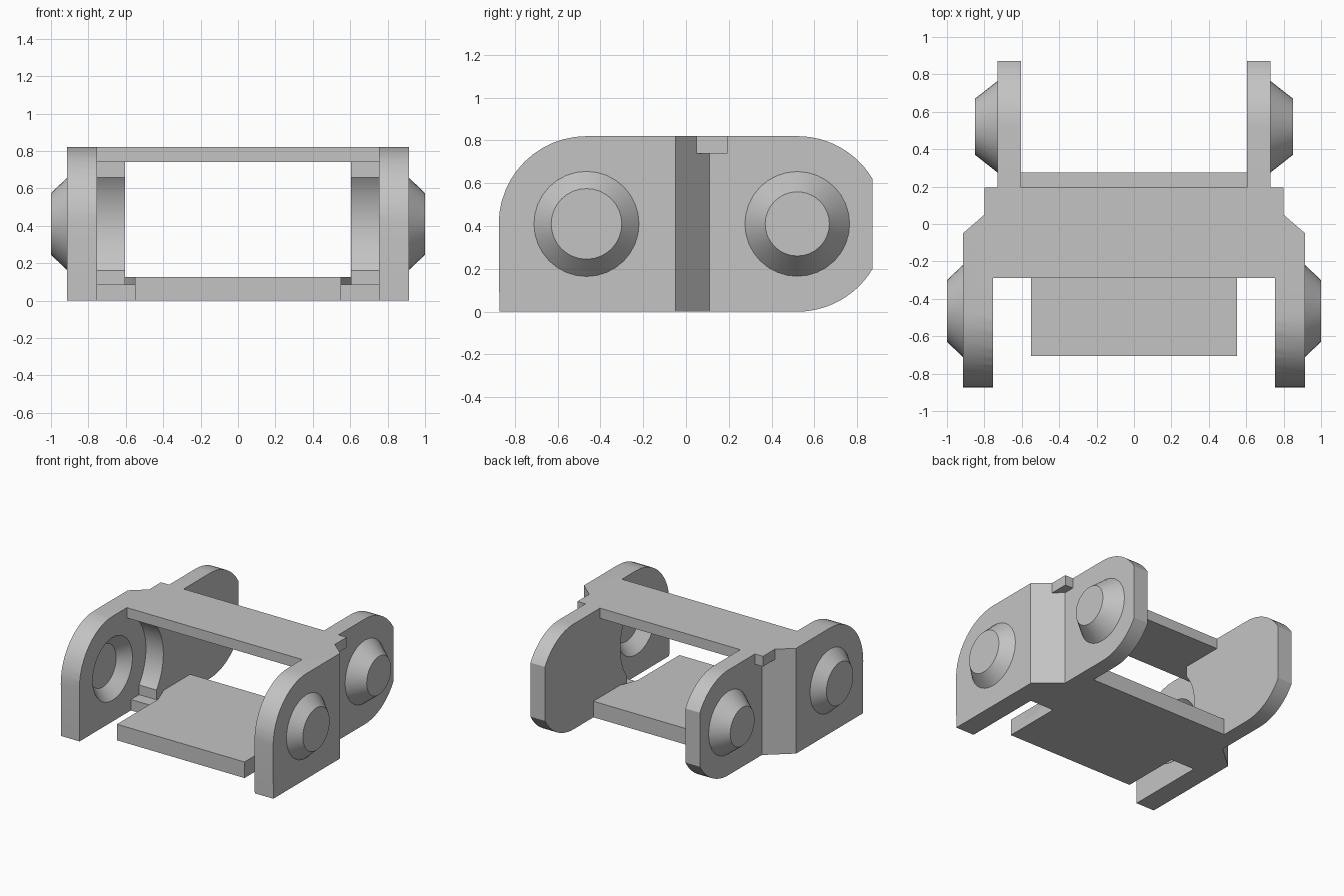
import bpy, bmesh, math
from mathutils import Vector, Matrix

old = bpy.data.objects.get("Cube")
if old:
    bpy.data.objects.remove(old, do_unlink=True)

grey = bpy.data.materials.new("plain grey")
grey.use_nodes = True
colour = (0.55, 0.55, 0.55, 1)
grey.diffuse_color = colour
grey.node_tree.nodes["Principled BSDF"].inputs["Base Color"].default_value = colour

FRONT, REAR, MID, R = -0.465, 0.52, 0.41, 0.41
END = 0.872


def finish(name, bm):
    bmesh.ops.recalc_face_normals(bm, faces=bm.faces)
    mesh = bpy.data.meshes.new(name)
    bm.to_mesh(mesh)
    bm.free()
    mesh.materials.append(grey)
    ob = bpy.data.objects.new(name, mesh)
    bpy.context.collection.objects.link(ob)
    return ob


def prism(name, points, offset):
    """Extrude a closed outline along the offset vector."""
    bm = bmesh.new()
    face = bm.faces.new([bm.verts.new(p) for p in points])
    new = bmesh.ops.extrude_face_region(bm, geom=[face])["geom"]
    verts = [v for v in new if isinstance(v, bmesh.types.BMVert)]
    bmesh.ops.translate(bm, verts=verts, vec=Vector(offset))
    return finish(name, bm)


def plan(name, outline, z0, z1):
    return prism(name, [(x, y, z0) for x, y in outline], (0, 0, z1 - z0))


def box(name, x0, x1, y0, y1, z0, z1):
    return plan(name, [(x0, y0), (x1, y0), (x1, y1), (x0, y1)], z0, z1)


def cone(name, side, y, x0, r0, x1, r1, segments=32):
    """Round part lying along x, radius r0 at x0 and r1 at x1."""
    bm = bmesh.new()
    place = Matrix.Translation((side * (x0 + x1) / 2, y, MID))
    turn = Matrix.Rotation(side * math.pi / 2, 4, "Y")
    bmesh.ops.create_cone(bm, cap_ends=True, segments=segments, radius1=r0,
                          radius2=r1, depth=x1 - x0, matrix=place @ turn)
    return finish(name, bm)


def combine(target, other, operation):
    mod = target.modifiers.new("combine", "BOOLEAN")
    mod.operation, mod.solver, mod.object = operation, "EXACT", other
    bpy.context.view_layer.objects.active = target
    bpy.ops.object.modifier_apply(modifier=mod.name)
    bpy.data.objects.remove(other, do_unlink=True)


def arc(cy, a0, a1, steps=12):
    angles = [math.radians(a0 + (a1 - a0) * i / steps) for i in range(steps + 1)]
    return [(cy + R * math.cos(a), MID + R * math.sin(a)) for a in angles]


# Side silhouette: rounded front top, rear lobe cut flat at its end
cut = math.degrees(math.acos((END - REAR) / R))
silhouette = ([(-END, 0)] + arc(FRONT, 180, 90)
              + arc(REAR, 90, cut) + arc(REAR, -cut, -90))

# Stepped side plate seen from above
plate = [(0.605, END + 0.1), (0.73, END + 0.1), (0.73, 0.11), (0.915, -0.05),
         (0.915, -1), (0.755, -1), (0.755, -0.14), (0.605, -0.14)]


def side_plate(name, side):
    ob = plan(name, [(side * x, y) for x, y in plate], -0.1, 1)
    combine(ob, prism("silhouette", [(-1.2, y, z) for y, z in silhouette],
                      (2.4, 0, 0)), "INTERSECT")
    # Round seat for the next link, and the hollow behind the front stud
    combine(ob, cone("seat", side, FRONT, 0.5, R, 0.755, R, 64), "DIFFERENCE")
    combine(ob, cone("hollow", side, FRONT, 0.745, 0.254, 0.84, 0.165), "DIFFERENCE")
    # Tapered studs
    combine(ob, cone("front_stud", side, FRONT, 0.905, 0.255, 1.0, 0.165), "UNION")
    combine(ob, cone("rear_stud", side, REAR, 0.722, 0.251, 0.85, 0.15), "UNION")
    return ob


# Floor with a front tongue that narrows from the side plates
half = [(0.55, -0.705), (0.55, -0.2), (0.605, -0.05), (0.65, -0.05), (0.65, 0.275)]
link = plan("chain_link_body", half + [(-x, y) for x, y in reversed(half)], 0, 0.125)

for label, side in (("left", 1), ("right", -1)):
    combine(link, side_plate(label + "_side_plate", side), "UNION")
    x0, x1 = sorted((side * 0.5, side * 0.8))
    combine(link, box("ledge", x0, x1, -0.24, 0, 0, 0.085), "UNION")

# Upper crossbar
combine(link, box("crossbar", -0.8, 0.8, -0.29, 0.195, 0.74, 0.82), "UNION")

# Smooth curves with crisp edges
bpy.ops.object.select_all(action="DESELECT")
link.select_set(True)
bpy.context.view_layer.objects.active = link
bpy.ops.object.shade_smooth_by_angle(angle=math.radians(25))
